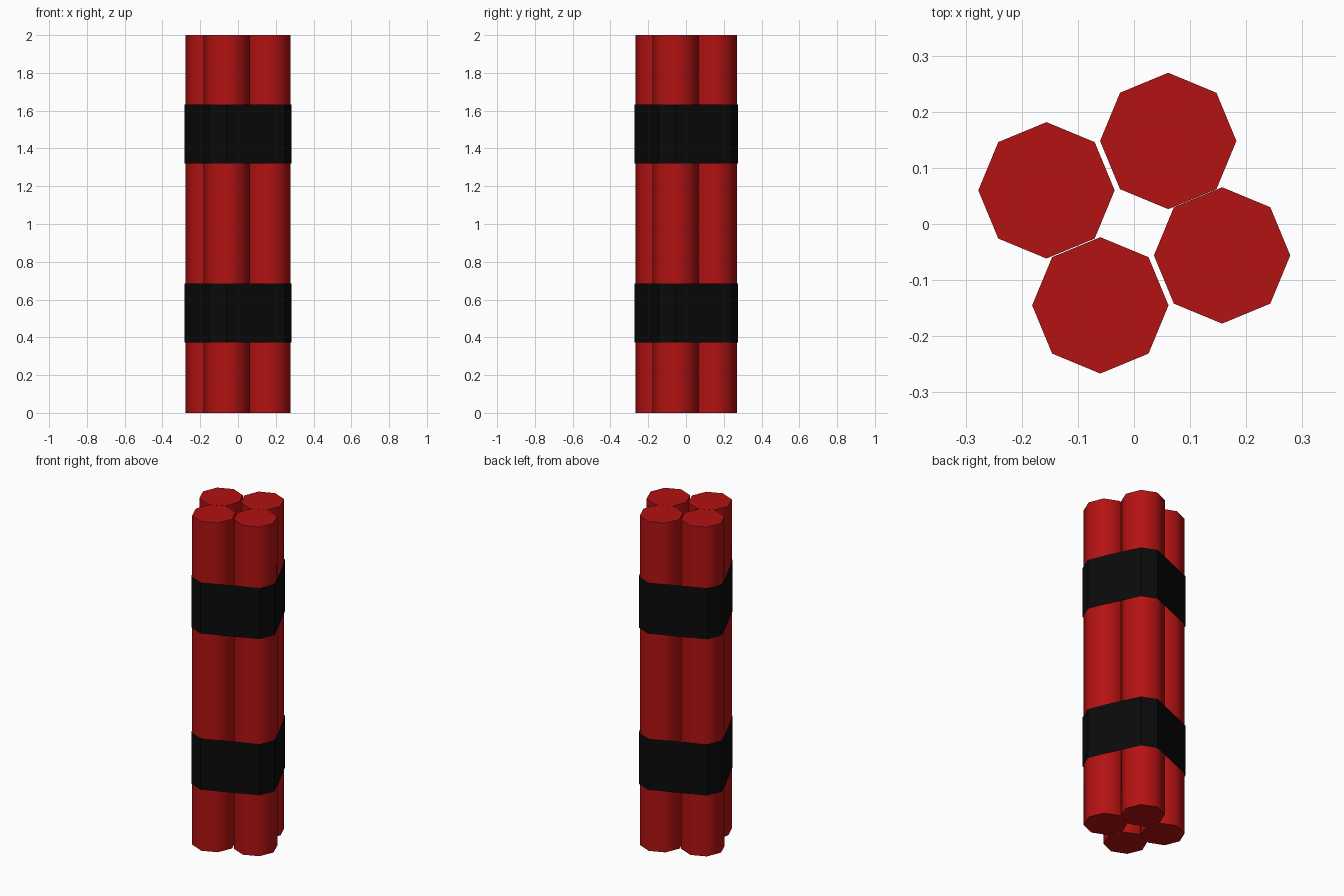
import bpy, bmesh, math
from mathutils import Vector
from mathutils.geometry import convex_hull_2d

if "Cube" in bpy.data.objects:
    bpy.data.objects.remove(bpy.data.objects["Cube"])

RADIUS, SIDES, HEIGHT = 0.1215, 8, 2.0
CENTRES = [(0.061, 0.148), (-0.156, 0.060), (-0.060, -0.145), (0.157, -0.056)]


def material(name, colour):
    mat = bpy.data.materials.new(name)
    mat.diffuse_color = (*colour, 1)
    mat.use_nodes = True
    mat.node_tree.nodes["Principled BSDF"].inputs["Base Color"].default_value = mat.diffuse_color
    return mat


def prism(name, outline, z0, z1, mat, capped):
    """Extrude a counter-clockwise outline upwards, with or without end caps."""
    bm = bmesh.new()
    low = [bm.verts.new((x, y, z0)) for x, y in outline]
    high = [bm.verts.new((x, y, z1)) for x, y in outline]
    n = len(outline)
    for i in range(n):
        j = (i + 1) % n
        bm.faces.new((low[i], low[j], high[j], high[i]))
    if capped:
        bm.faces.new(high)
        bm.faces.new(low[::-1])
    mesh = bpy.data.meshes.new(name)
    bm.to_mesh(mesh)
    bm.free()
    mesh.materials.append(mat)
    obj = bpy.data.objects.new(name, mesh)
    bpy.context.collection.objects.link(obj)
    return obj


def octagon(cx, cy):
    return [(cx + RADIUS * math.cos(math.tau * k / SIDES),
             cy + RADIUS * math.sin(math.tau * k / SIDES)) for k in range(SIDES)]


red = material("red_paper", (0.45, 0.006, 0.006))
black = material("black_tape", (0.003, 0.003, 0.003))

# Four eight-sided sticks, smooth round the sides with sharp ends
points = []
for number, centre in enumerate(CENTRES, 1):
    outline = octagon(*centre)
    points += outline
    stick = prism(f"stick_{number}", outline, 0, HEIGHT, red, True)
    bpy.ops.object.select_all(action='DESELECT')
    stick.select_set(True)
    bpy.context.view_layer.objects.active = stick
    bpy.ops.object.shade_smooth_by_angle(angle=math.radians(60))

# Two open tape bands stretched tightly round the bundle
hull = [Vector(points[i]) * 1.02 for i in convex_hull_2d([Vector(p) for p in points])]
area = sum(a.x * b.y - b.x * a.y for a, b in zip(hull, hull[1:] + hull[:1]))
if area < 0:
    hull.reverse()
for name, z0, z1 in (("lower_band", 0.372, 0.684), ("upper_band", 1.321, 1.632)):
    prism(name, hull, z0, z1, black, False)
